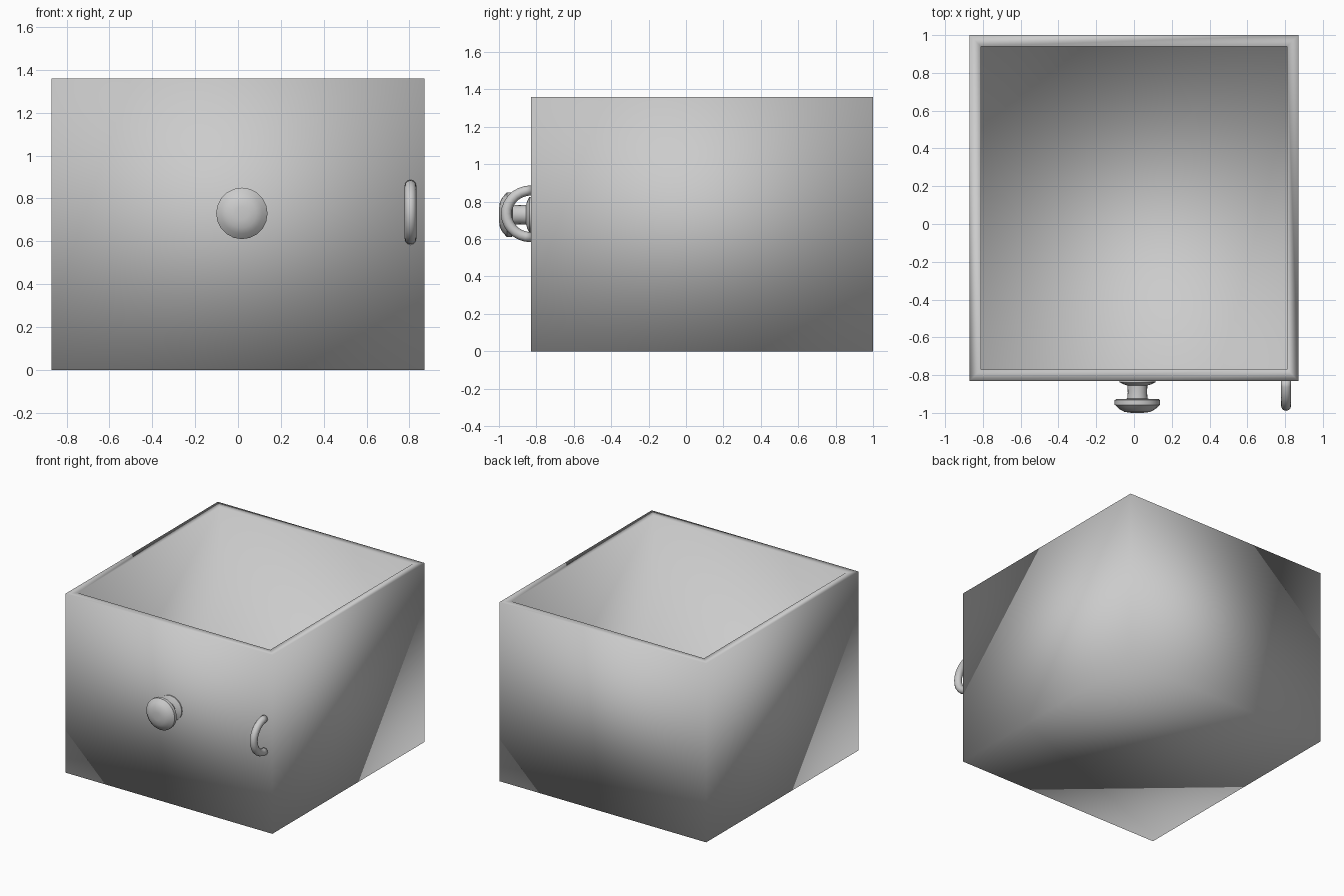
import bpy, bmesh
from math import sin, cos, pi

if "Cube" in bpy.data.objects:
    bpy.data.objects.remove(bpy.data.objects["Cube"])


def finish(name, bm):
    bmesh.ops.recalc_face_normals(bm, faces=bm.faces)
    mesh = bpy.data.meshes.new(name)
    bm.to_mesh(mesh)
    bm.free()
    for p in mesh.polygons:
        p.use_smooth = True
    ob = bpy.data.objects.new(name, mesh)
    bpy.context.collection.objects.link(ob)
    return ob


def bridge(bm, a, b):
    n = len(a)
    for i in range(n):
        bm.faces.new((a[i], a[(i + 1) % n], b[(i + 1) % n], b[i]))


# Open drawer box: outer shell, rim, inner walls and floor
X, Y0, Y1, H, T = 0.87, -0.83, 1.0, 1.36, 0.06


def rect(bm, inset, z):
    x, y0, y1 = X - inset, Y0 + inset, Y1 - inset
    return [bm.verts.new((px, py, z))
            for px, py in ((-x, y0), (x, y0), (x, y1), (-x, y1))]


bm = bmesh.new()
loops = [rect(bm, i, z) for i, z in ((0, 0), (0, H), (T, H), (T, T))]
for a, b in zip(loops, loops[1:]):
    bridge(bm, a, b)
bm.faces.new(loops[0])
bm.faces.new(loops[-1])
finish("drawer_box", bm)

# Front knob: lathe profile (radius, y) around the y axis
profile = [(0.095, -0.825), (0.095, -0.838), (0.075, -0.848), (0.053, -0.855),
           (0.051, -0.89), (0.054, -0.925), (0.112, -0.927), (0.12, -0.933),
           (0.12, -0.957), (0.095, -0.98), (0.068, -0.995), (0.03, -1.0)]
SIDES = 20
bm = bmesh.new()
rings = [[bm.verts.new((0.018 + r * cos(2 * pi * i / SIDES), y,
                        0.73 + r * sin(2 * pi * i / SIDES)))
          for i in range(SIDES)] for r, y in profile]
for a, b in zip(rings, rings[1:]):
    bridge(bm, a, b)
bm.faces.new(rings[0])
bm.faces.new(rings[-1])
knob = finish("front_knob", bm)
bpy.context.view_layer.objects.active = knob
knob.select_set(True)
bpy.ops.object.shade_smooth_by_angle(angle=0.8)

# Half-ring loop at the right of the front
R, r, STEPS, TUBE = 0.125, 0.027, 14, 12
bm = bmesh.new()
rings = []
for j in range(STEPS + 1):
    a = pi * j / STEPS
    ring = []
    for i in range(TUBE):
        t = 2 * pi * i / TUBE
        d = R + r * cos(t)
        ring.append(bm.verts.new((0.805 + r * sin(t), -0.828 - 1.06 * d * sin(a),
                                  0.735 + d * cos(a))))
    rings.append(ring)
for a, b in zip(rings, rings[1:]):
    bridge(bm, a, b)
bm.faces.new(rings[0])
bm.faces.new(rings[-1])
finish("side_loop", bm)
